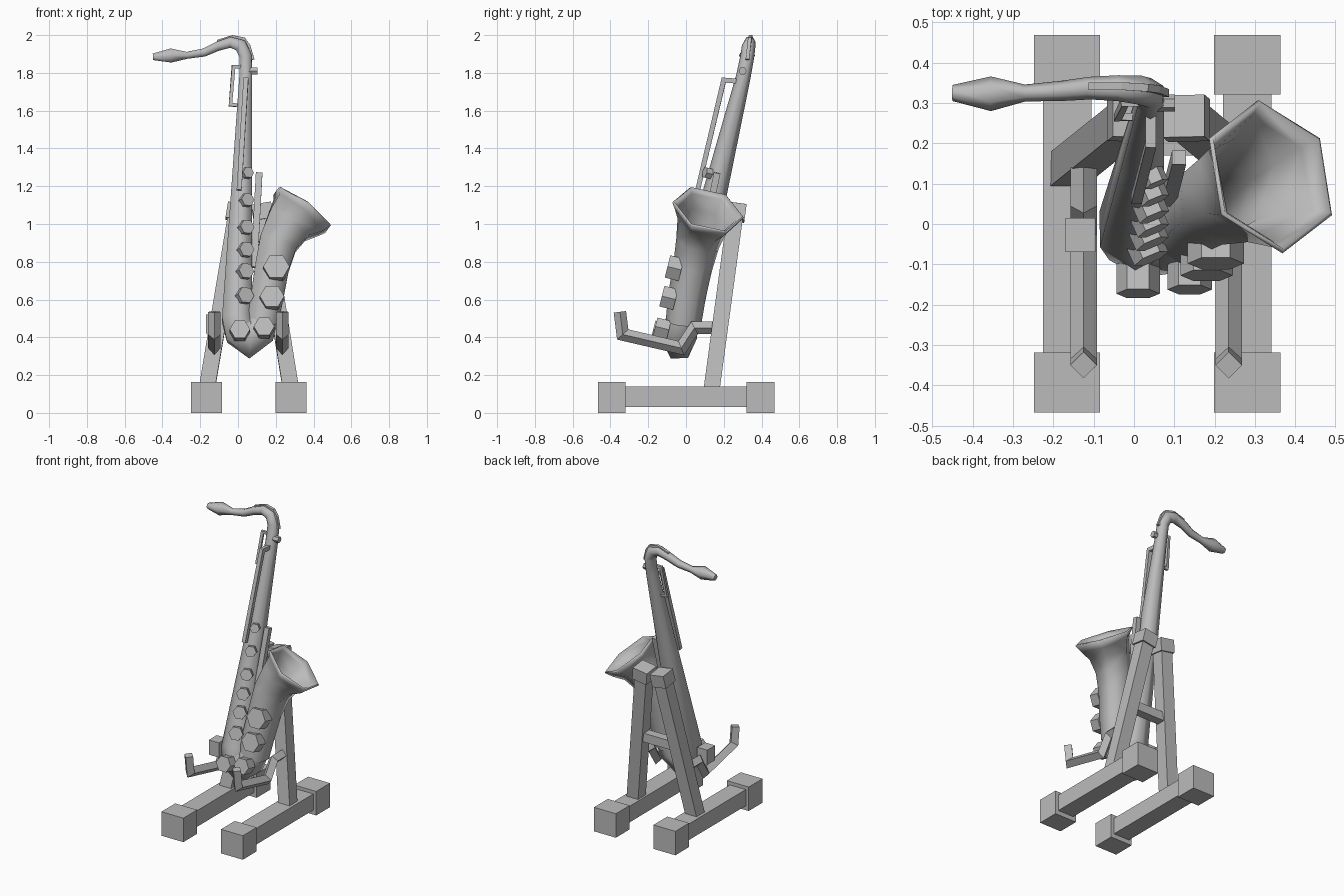
import bpy, bmesh, math
from mathutils import Vector

if "Cube" in bpy.data.objects:
    bpy.data.objects.remove(bpy.data.objects["Cube"])

GREY = (0.5, 0.5, 0.5, 1)
mat = bpy.data.materials.new("plain_grey")
mat.use_nodes = True
mat.diffuse_color = GREY
mat.node_tree.nodes["Principled BSDF"].inputs["Base Color"].default_value = GREY


def finish(bm, name):
    bmesh.ops.recalc_face_normals(bm, faces=bm.faces)
    mesh = bpy.data.meshes.new(name)
    bm.to_mesh(mesh)
    bm.free()
    mesh.materials.append(mat)
    ob = bpy.data.objects.new(name, mesh)
    bpy.context.collection.objects.link(ob)
    return ob


def tube(name, points, radii, ref, sides=4, turn=0.0, cap_end=True):
    """Mitred loft along a path; ref sets the direction of the first corner."""
    pts = [Vector(p) for p in points]
    if not isinstance(radii, list):
        radii = [radii] * len(pts)
    segs = [(b - a).normalized() for a, b in zip(pts, pts[1:])]
    bm = bmesh.new()
    rings = []
    for i, p in enumerate(pts):
        d = segs[max(i - 1, 0)]
        t = (d + segs[min(i, len(segs) - 1)]).normalized()
        u = Vector(ref)
        u = (u - d * u.dot(d)).normalized()
        v = d.cross(u)
        ring = []
        for k in range(sides):
            a = turn + math.tau * k / sides
            o = (u * math.cos(a) + v * math.sin(a)) * radii[i]
            ring.append(bm.verts.new(p + o - d * (o.dot(t) / d.dot(t))))
        rings.append(ring)
    for r, s in zip(rings, rings[1:]):
        for k in range(sides):
            j = (k + 1) % sides
            bm.faces.new((r[k], r[j], s[j], s[k]))
    bm.faces.new(rings[0])
    if cap_end:
        bm.faces.new(rings[-1])
    return finish(bm, name)


def bar(name, points, width, ref):
    return tube(name, points, width * 0.707, ref, 4, math.pi / 4)


def box(name, lo, hi):
    bm = bmesh.new()
    bmesh.ops.create_cube(bm, size=1)
    for v in bm.verts:
        v.co = [l + (h - l) * (c + 0.5) for l, h, c in zip(lo, hi, v.co)]
    return finish(bm, name)


def key(name, base, normal, radius, depth):
    base, n = Vector(base), Vector(normal).normalized()
    return tube(name, [base, base + n * depth], radius, (1, 0, 0), 6)


def smooth(ob):
    bpy.ops.object.select_all(action='DESELECT')
    ob.select_set(True)
    bpy.context.view_layer.objects.active = ob
    bpy.ops.object.shade_smooth_by_angle(angle=math.radians(65))


def axis(z):
    """Centre of the straight main tube at a height."""
    return Vector((-0.005 + 0.036 * (z - 0.5), -0.01 + 0.245 * (z - 0.5), z))


X, Y, FRONT = (1, 0, 0), (0, 1, 0), (0, -1, 0)

# Stand: base rails, end blocks, leaning legs, caps and cradle arms
for side, foot, top, arm in (("right", -0.166, -0.008, -0.125),
                             ("left", 0.281, 0.13, 0.235)):
    box(side + "_base_rail", (foot - 0.06, -0.33, 0.03), (foot + 0.06, 0.33, 0.14))
    for end, y in (("front", -0.393), ("back", 0.395)):
        box(side + "_" + end + "_foot", (foot - 0.082, y - 0.074, 0),
            (foot + 0.082, y + 0.074, 0.163))
    low, high = Vector((foot, 0.135, 0.12)), Vector((top, 0.262, 1.06))
    bar(side + "_stand_leg", [low, high], 0.085, X)
    d = (high - low).normalized()
    bar(side + "_leg_cap", [high - d * 0.04, high + d * 0.045], 0.105, X)
    tube(side + "_cradle_arm", [(arm, 0.14, 0.45), (arm, 0.045, 0.45),
                                (arm, -0.025, 0.343), (arm, -0.335, 0.415),
                                (arm, -0.35, 0.535)], 0.033, X)
bar("stand_brace", [(-0.09, 0.2, 0.6), (0.21, 0.2, 0.6)], 0.06, Y)
box("cradle_pad", (-0.17, -0.07, 0.42), (-0.095, 0.015, 0.52))

# Main tube: mouthpiece, crook, cone and bow
body = [(-0.45, 0.325, 1.885, 0.02), (-0.355, 0.323, 1.892, 0.043),
        (-0.27, 0.325, 1.893, 0.021), (-0.18, 0.33, 1.908, 0.025),
        (-0.11, 0.337, 1.94, 0.028), (-0.04, 0.337, 1.962, 0.032),
        (0.015, 0.332, 1.945, 0.036), (0.04, 0.325, 1.89, 0.037),
        (*axis(1.78), 0.039), (*axis(1.2), 0.063), (*axis(0.5), 0.092),
        (0.012, -0.035, 0.425, 0.092), (0.06, -0.035, 0.388, 0.092),
        (0.113, -0.03, 0.425, 0.088), (0.135, -0.01, 0.5, 0.086)]
smooth(tube("main_tube", [p[:3] for p in body], [p[3] for p in body], FRONT, 6))

# Flared bell
bell = [(0.132, -0.013, 0.48, 0.085), (0.155, 0.005, 0.62, 0.088),
        (0.18, 0.035, 0.77, 0.092), (0.213, 0.062, 0.9, 0.104),
        (0.268, 0.09, 1.0, 0.127), (0.322, 0.11, 1.052, 0.163),
        (0.342, 0.119, 1.079, 0.187)]
horn = tube("bell", [p[:3] for p in bell], [p[3] for p in bell], FRONT, 6,
            cap_end=False)
shell = horn.modifiers.new("wall", 'SOLIDIFY')
shell.thickness = 0.012
shell.offset = -1
smooth(horn)

# Row of keys up the main tube
for i, (z, r) in enumerate(((1.255, 0.031), (1.11, 0.037), (0.965, 0.04),
                            (0.845, 0.042), (0.73, 0.044), (0.6, 0.046))):
    n = Vector((0.4, -0.9, 0.22)).normalized()
    reach = 0.063 + (1.2 - z) * 0.041
    key(f"front_key_{i + 1}", axis(z) + n * (reach - 0.03), n, r, 0.055)

# Large keys on bow and bell
for i, (x, y, z, r) in enumerate(((0.01, -0.1, 0.425, 0.054),
                                  (0.138, -0.09, 0.44, 0.055),
                                  (0.18, -0.055, 0.6, 0.065),
                                  (0.203, -0.025, 0.757, 0.07))):
    key(f"bell_key_{i + 1}", (x, y, z), (0, -0.97, 0.24), r, 0.075)

# Side keys
for i, z in enumerate((1.065, 0.94, 0.83)):
    key(f"side_key_{i + 1}", axis(z) - Vector((0.045, 0, 0)), (-1, 0, 0), 0.035,
        0.055 - i * 0.002 + (1.065 - z) * 0.06)

# Rods, guard loop and crook lever
bar("side_rod", [(0.085, 0.06, 0.77), (0.112, 0.165, 1.27)], 0.035, X)
bar("front_rod", [(0.042, 0.29, 1.755), (0.042, 0.2, 1.762), (0.006, 0.062, 1.18)],
    0.026, X)
bar("guard_loop", [(0.03, 0.3, 1.832), (-0.024, 0.3, 1.832),
                   (-0.04, 0.265, 1.632), (0.03, 0.265, 1.625)], 0.018, Y)
bar("crook_lever", [(-0.11, 0.342, 1.965), (-0.03, 0.342, 1.99),
                    (0.03, 0.338, 1.978), (0.055, 0.334, 1.945),
                    (0.078, 0.325, 1.87)], 0.019, Y)
tube("crook_screw", [(0.04, 0.3, 1.81), (0.102, 0.3, 1.81)], 0.021, Y, 6)
